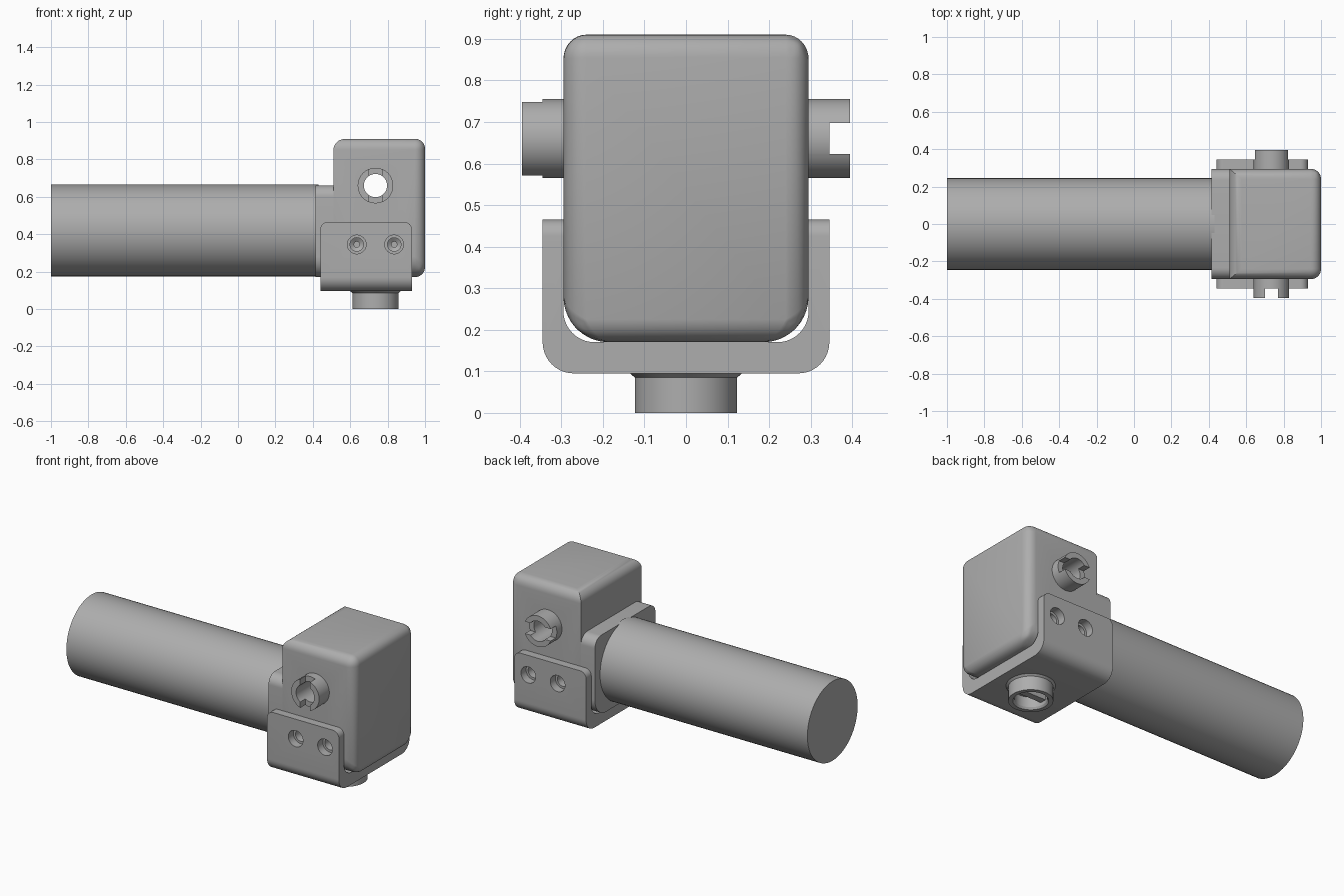
import bpy, bmesh, math
from mathutils import Matrix, Vector

if "Cube" in bpy.data.objects:
    bpy.data.objects.remove(bpy.data.objects["Cube"])

grey = bpy.data.materials.new("plain_grey")
grey.use_nodes = True
colour = (0.42, 0.42, 0.42, 1)
grey.diffuse_color = colour
grey.node_tree.nodes["Principled BSDF"].inputs["Base Color"].default_value = colour

SHAFT_X, SHAFT_Z = 0.735, 0.66
MOTOR_Z = 0.42
ALONG_X = Matrix.Rotation(math.pi / 2, 4, "Y")
ALONG_Y = Matrix.Rotation(-math.pi / 2, 4, "X")


def make(name, bm):
    bmesh.ops.recalc_face_normals(bm, faces=bm.faces)
    mesh = bpy.data.meshes.new(name)
    bm.to_mesh(mesh)
    bm.free()
    mesh.materials.append(grey)
    ob = bpy.data.objects.new(name, mesh)
    bpy.context.collection.objects.link(ob)
    return ob


def block(name, lo, hi, weigh=None):
    bm = bmesh.new()
    bmesh.ops.create_cube(bm, size=1)
    lo, hi = Vector(lo), Vector(hi)
    for v in bm.verts:
        v.co = (lo + hi) / 2 + v.co * (hi - lo)
    if weigh:
        layer = bm.edges.layers.float.new("bevel_weight_edge")
        for e in bm.edges:
            e[layer] = weigh((e.verts[0].co + e.verts[1].co) / 2)
    return make(name, bm)


def lathe(name, profile, origin, turn=Matrix(), steps=64):
    """Spin (radius, height) points around a local z axis."""
    bm = bmesh.new()
    vs = [bm.verts.new((r, 0, h)) for r, h in profile]
    edges = [bm.edges.new(p) for p in zip(vs, vs[1:])]
    if profile[0][0] > 0:
        edges.append(bm.edges.new((vs[-1], vs[0])))
    bmesh.ops.spin(bm, geom=vs + edges, cent=(0, 0, 0), axis=(0, 0, 1),
                   angle=math.tau, steps=steps)
    bmesh.ops.remove_doubles(bm, verts=bm.verts, dist=1e-5)
    bm.transform(Matrix.Translation(origin) @ turn)
    return make(name, bm)


def rod(name, r, start, length, turn=Matrix()):
    return lathe(name, [(0, 0), (r, 0), (r, length), (0, length)], start, turn)


def rounded(corners, steps=10):
    """Turn (u, v, radius) right-angle corners into a filleted outline."""
    out = []
    for i, (u, v, r) in enumerate(corners):
        p = Vector((u, v))
        if not r:
            out.append(p)
            continue
        a = (Vector(corners[i - 1][:2]) - p).normalized()
        b = (Vector(corners[(i + 1) % len(corners)][:2]) - p).normalized()
        for k in range(steps + 1):
            t = k / steps * math.pi / 2
            out.append(p + r * (a * (1 - math.sin(t)) + b * (1 - math.cos(t))))
    return out


def extrude_x(name, outline, x0, x1, edge_test=None, radius=0):
    bm = bmesh.new()
    face = bm.faces.new([bm.verts.new((x0, p.x, p.y)) for p in outline])
    new = bmesh.ops.extrude_face_region(bm, geom=[face])["geom"]
    for v in new:
        if isinstance(v, bmesh.types.BMVert):
            v.co.x = x1
    if edge_test:
        bmesh.ops.bevel(bm, geom=[e for e in bm.edges if edge_test(e)],
                        offset=radius, segments=8, profile=0.5, affect="EDGES")
    return make(name, bm)


def cut(ob, cutters):
    for c in cutters:
        c.hide_render = True
        m = ob.modifiers.new("cut", "BOOLEAN")
        m.operation, m.solver, m.object = "DIFFERENCE", "EXACT", c


def finish(ob):
    bpy.ops.object.select_all(action="DESELECT")
    ob.select_set(True)
    bpy.context.view_layer.objects.active = ob
    for m in list(ob.modifiers):
        bpy.ops.object.modifier_apply(modifier=m.name)
    bpy.ops.object.shade_smooth_by_angle(angle=math.radians(30))


# Motor barrel and its mounting flange
motor = rod("motor_barrel", 0.245, (-1, 0, MOTOR_Z), 1.43, ALONG_X)
flange = extrude_x("motor_flange", rounded([
    (-0.295, 0.17, 0.11), (0.295, 0.17, 0.11),
    (0.295, 0.66, 0.06), (-0.295, 0.66, 0.06)]), 0.415, 0.51)


# Gearbox housing: broad lower fillets, square edges against the flange
def housing_weight(mid):
    at_back = mid.x < 0.52
    if at_back:
        return 0.6 if mid.z > 0.9 else 0
    if mid.z < 0.18 and abs(mid.y) > 0.2:
        return 1
    return 0.5


housing = block("gearbox_housing", (0.51, -0.295, 0.17), (1, 0.295, 0.91), housing_weight)
bevel = housing.modifiers.new("fillet", "BEVEL")
bevel.limit_method, bevel.width, bevel.segments = "WEIGHT", 0.11, 8

# U-shaped bracket with rounded ear corners
bracket = extrude_x("mounting_bracket", rounded([
    (-0.345, 0.465, 0), (-0.345, 0.095, 0.075), (0.345, 0.095, 0.075),
    (0.345, 0.465, 0), (0.295, 0.465, 0), (0.295, 0.17, 0.075),
    (-0.295, 0.17, 0.075), (-0.295, 0.465, 0)]), 0.44, 0.93,
    lambda e: all(v.co.z > 0.46 for v in e.verts)
    and abs(e.verts[0].co.x - e.verts[1].co.x) < 0.01, 0.04)

# Hollow cross shaft with a drive slot in each end, turned a quarter apart
shaft = lathe("output_shaft", [(0.062, -0.395), (0.095, -0.395),
                               (0.095, 0.395), (0.062, 0.395)],
              (SHAFT_X, 0, SHAFT_Z), ALONG_Y)
slots = [
    block("front_slot_cutter", (SHAFT_X - 0.034, -0.5, 0.5), (SHAFT_X + 0.034, -0.345, 0.8)),
    block("rear_slot_cutter", (0.6, 0.345, SHAFT_Z - 0.037), (0.9, 0.5, SHAFT_Z + 0.037))]
cut(shaft, slots)
bore = rod("shaft_bore_cutter", 0.08, (SHAFT_X, -0.5, SHAFT_Z), 1, ALONG_Y)

# Stepped screw holes through the bracket ears into the housing
wells, pilots = [], []
for side in (-1, 1):
    turn = Matrix.Rotation(side * math.pi / 2, 4, "X")
    for x in (0.635, 0.835):
        at = (x, side * 0.4, 0.345)
        wells.append(rod("ear_hole_cutter", 0.05, at, 0.15, turn))
        pilots.append(lathe("pilot_cutter", [
            (0, 0), (0.036, 0), (0.036, 0.15), (0.015, 0.165), (0.015, 0.2), (0, 0.2)],
            at, turn, 32))
cut(bracket, wells)
cut(housing, [bore] + pilots)

# Lower coupling cup with a cross bar inside
cup = lathe("lower_coupling", [
    (0, 0.1), (0.135, 0.1), (0.135, 0.095), (0.123, 0.085), (0.123, 0),
    (0.098, 0), (0.09, 0.012), (0.09, 0.075), (0, 0.075)], (SHAFT_X, 0, 0))
bar = block("coupling_bar", (SHAFT_X - 0.088, -0.02, 0.03), (SHAFT_X + 0.088, 0.02, 0.08))

for part in (motor, flange, housing, bracket, shaft, cup, bar):
    finish(part)
for helper in slots + wells + pilots + [bore]:
    bpy.data.objects.remove(helper)
